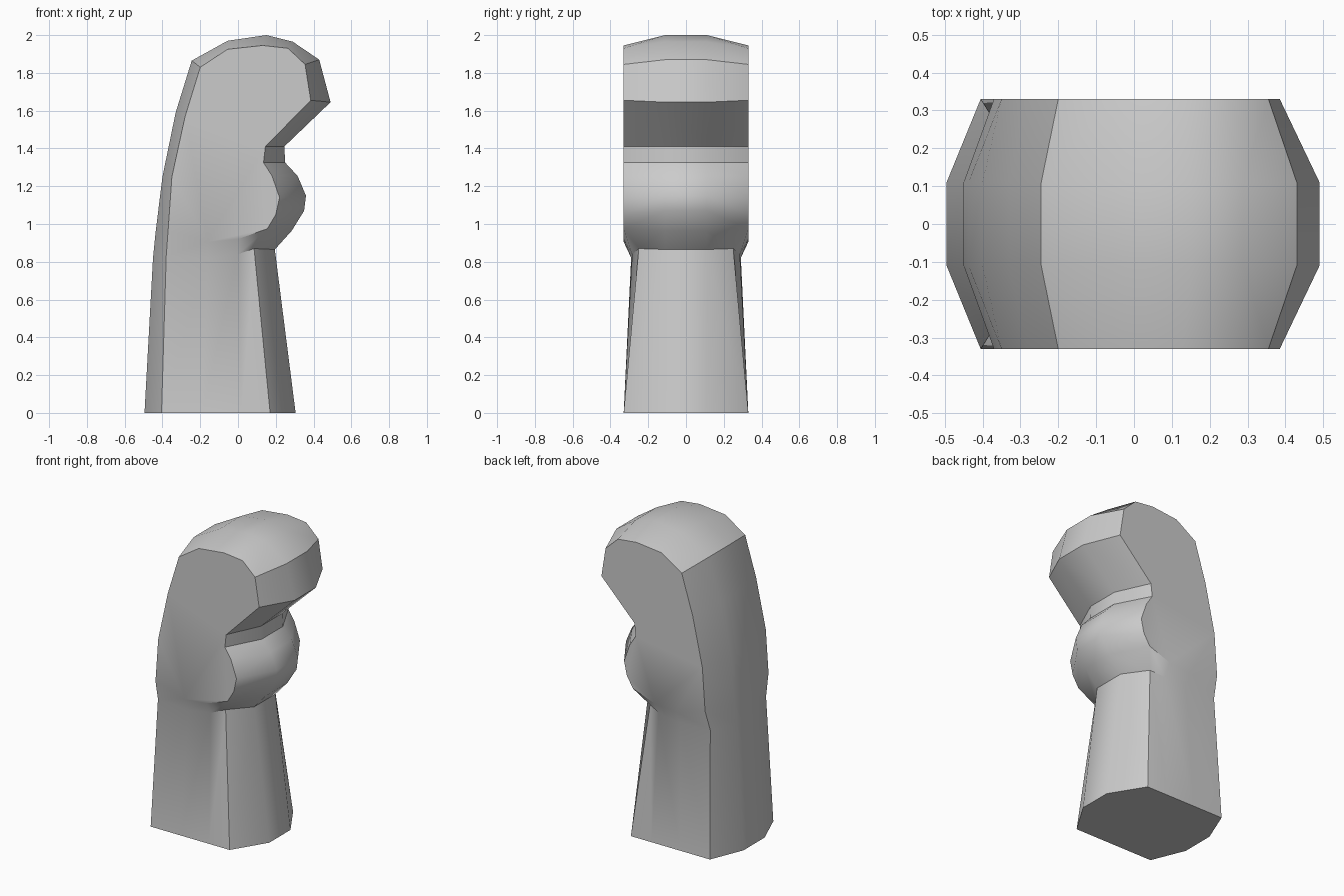
import bpy, bmesh, math

if "Cube" in bpy.data.objects:
    bpy.data.objects.remove(bpy.data.objects["Cube"])

# Matching outlines (x, z), from back foot over the top to front foot
ridge = [(-.495, 0), (-.45, .82), (-.437, .95), (-.40, 1.25), (-.33, 1.59), (-.245, 1.865),
         (-.055, 1.97), (.15, 2), (.29, 1.965), (.43, 1.87), (.49, 1.645), (.245, 1.41),
         (.25, 1.325), (.315, 1.255), (.36, 1.15), (.35, 1.07), (.285, .965), (.195, .865), (.305, 0)]
side = [(-.405, 0), (-.38, .83), (-.37, .967), (-.35, 1.25), (-.28, 1.57), (-.20, 1.83),
        (-.055, 1.925), (.13, 1.945), (.265, 1.93), (.355, 1.845), (.385, 1.655), (.145, 1.41),
        (.135, 1.325), (.18, 1.255), (.22, 1.14), (.20, 1.05), (.155, .975), (.085, .87), (.17, 0)]
side_y = {1: .29, 17: .25}           # narrow neck; all other side points lie at .33
n = len(ridge)

bm = bmesh.new()
rims, edges = [], []
for s in (-1, 1):
    # Rim bevel around the outline
    r = [bm.verts.new((x, s * .11, z)) for x, z in ridge]
    e = [bm.verts.new((x, s * side_y.get(i, .33), z)) for i, (x, z) in enumerate(side)]
    for i in range(n - 1):
        bm.faces.new((r[i], r[i + 1], e[i + 1], e[i]))
    # Flat cheek with its rounded lower edge
    jaw = [e[16]] + [bm.verts.new((x, s * .33, z)) for x, z in [(0, .92), (-.16, .905)]] + [e[2]]
    bm.faces.new(e[2:17] + jaw[1:3])
    # Step under the cheek and the side of the neck
    neck = [e[17]] + [bm.verts.new((x, s * y, z)) for x, y, z in [(0, .285, .84), (-.16, .29, .82)]] + [e[1]]
    foot = [e[18]] + [bm.verts.new((x, s * .33, 0)) for x in (.02, -.19)] + [e[0]]
    for i in range(3):
        bm.faces.new((jaw[i], jaw[i + 1], neck[i + 1], neck[i]))
        bm.faces.new((neck[i], neck[i + 1], foot[i + 1], foot[i]))
    rims.append(r)
    edges.append(foot)

# Middle band and flat base
a, b = rims
for i in range(n - 1):
    bm.faces.new((a[i], a[i + 1], b[i + 1], b[i]))
bm.faces.new([a[-1]] + edges[0] + [a[0], b[0]] + edges[1][::-1] + [b[-1]])

bmesh.ops.recalc_face_normals(bm, faces=bm.faces[:])
me = bpy.data.meshes.new("carved_head_piece")
bm.to_mesh(me)
bm.free()
ob = bpy.data.objects.new("carved_head_piece", me)
bpy.context.collection.objects.link(ob)
bpy.context.view_layer.objects.active = ob
ob.select_set(True)
bpy.ops.object.shade_smooth_by_angle(angle=math.radians(35))
